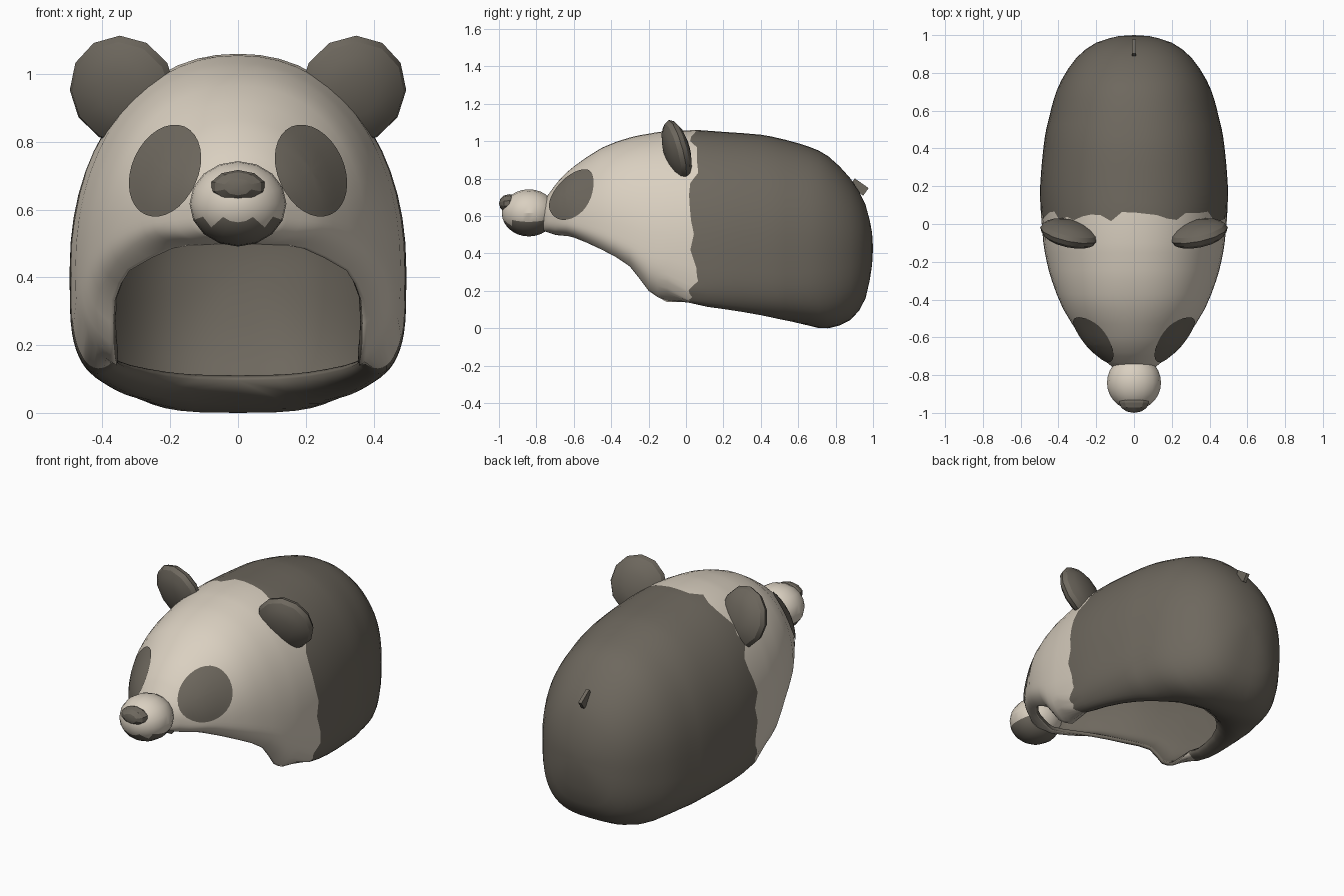
import bpy, bmesh, math, random
from mathutils import Vector, Matrix
from mathutils.bvhtree import BVHTree

if "Cube" in bpy.data.objects:
    bpy.data.objects.remove(bpy.data.objects["Cube"])

random.seed(4)


def material(name, rgb):
    m = bpy.data.materials.new(name)
    m.diffuse_color = (*rgb, 1)
    m.use_nodes = True
    m.node_tree.nodes["Principled BSDF"].inputs["Base Color"].default_value = m.diffuse_color
    return m


CREAM = material("cream_fur", (0.70, 0.63, 0.53))
DARK = material("dark_fur", (0.155, 0.138, 0.112))


def make_object(name, bm, mats, angle=40):
    me = bpy.data.meshes.new(name)
    bm.to_mesh(me)
    bm.free()
    for m in mats:
        me.materials.append(m)
    ob = bpy.data.objects.new(name, me)
    bpy.context.collection.objects.link(ob)
    bpy.ops.object.select_all(action='DESELECT')
    ob.select_set(True)
    bpy.context.view_layer.objects.active = ob
    bpy.ops.object.shade_smooth_by_angle(angle=math.radians(angle))
    return ob


def ellipsoid(name, centre, radii, rot, segs, rings, mats, rule=None, angle=40):
    bm = bmesh.new()
    bmesh.ops.create_uvsphere(bm, u_segments=segs, v_segments=rings, radius=1)
    bm.transform(Matrix.Translation(centre) @ rot @ Matrix.Diagonal((*radii, 1)))
    if rule:
        for f in bm.faces:
            f.material_index = int(rule(f.calc_center_median()))
    return make_object(name, bm, mats, angle)


# Hood sections: y, half width, top, bottom, widest height, end angle of the lower arc
# (behind y = 0 the arc ends at the oval opening instead)
KEYS = [
    (-0.76, 0.11, 0.68, 0.52, 0.60, 90), (-0.70, 0.185, 0.765, 0.50, 0.59, 90),
    (-0.66, 0.23, 0.81, 0.495, 0.58, 75), (-0.60, 0.28, 0.865, 0.485, 0.57, 55),
    (-0.45, 0.375, 0.965, 0.42, 0.53, 38), (-0.30, 0.435, 1.02, 0.33, 0.47, 40),
    (-0.20, 0.462, 1.04, 0.20, 0.43, 45), (-0.10, 0.48, 1.055, 0.14, 0.42, 50),
    (0.04, 0.492, 1.06, 0.055, 0.42, 0), (0.20, 0.497, 1.05, 0.04, 0.42, 0),
    (0.40, 0.48, 1.035, 0.032, 0.42, 0), (0.50, 0.465, 1.015, 0.025, 0.42, 0),
    (0.56, 0.45, 1.0, 0.02, 0.42, 0), (0.66, 0.425, 0.97, 0.008, 0.42, 0),
    (0.76, 0.385, 0.92, 0.0, 0.42, 0), (0.88, 0.305, 0.80, 0.045, 0.42, 0),
    (0.96, 0.20, 0.66, 0.16, 0.42, 0), (0.995, 0.08, 0.51, 0.34, 0.43, 0),
]
LOW, UP = 14, 14             # steps in the lower and upper arcs
HOLE_X, HOLE_Y = 0.36, 0.56  # half axes of the oval opening underneath


def refined(keys):
    """Catmull-Rom midpoints between the key sections."""
    out = []
    for i in range(len(keys) - 1):
        a, b = keys[max(i - 1, 0)], keys[i]
        c, d = keys[i + 1], keys[min(i + 2, len(keys) - 1)]
        out.append(b)
        if b[0] < 0 < c[0]:
            continue
        mid = [(9 * (q + r) - p - s) / 16 for p, q, r, s in zip(a, b, c, d)]
        mid[5] = (b[5] + c[5]) / 2
        out.append(tuple(mid))
    return out + [keys[-1]]


def half_section(y, w, top, bot, zc, end):
    """Points (x, z) from the bottom up to the crown."""
    back = y > 0
    n = (4 - max(0, y - 0.5) * 2.5) if back else 3
    e = 2 / n
    if back:
        edge = HOLE_X * math.sqrt(max(0, 1 - (y / HOLE_Y) ** 2))
        end = math.acos((edge / w) ** (1 / e))
        h = zc - bot
    else:
        end = math.radians(end)
        h = (zc - bot) / math.sin(end) ** e
    pts = []
    for i in range(LOW):
        t = end * (1 - i / LOW)
        x = w * math.cos(t) ** e if t < 1.57 else 0
        z = zc - h * math.sin(t) ** e
        if back:  # rolled lip around the opening
            q = math.hypot(x / HOLE_X, y / HOLE_Y)
            z += 0.075 * min(max((1.3 - q) / 0.3, 0), 1) ** 2
        pts.append((x, z))
    e = 2 / (2.0 if y < -0.5 else 2.15)
    for i in range(UP + 1):
        t = math.pi / 2 * i / UP
        pts.append((w * math.cos(t) ** e if i < UP else 0, zc + (top - zc) * math.sin(t) ** e))
    return pts


# Hollow hood, open below: cream face in front, dark back behind a ragged fur line
bm = bmesh.new()
rows = []
for y, *shape in refined(KEYS):
    half = half_section(y, *shape)
    ring = half + [(-x, z) for x, z in reversed(half[:-1])]
    row = []
    for k, (x, z) in enumerate(ring):
        jag = random.uniform(-0.03, 0.03) if y == 0.04 and 4 < k < len(ring) - 5 else 0
        row.append(bm.verts.new((x, y + jag, z)))
    rows.append((y, row))
for (y, a), (_, b) in zip(rows, rows[1:]):
    for k in range(len(a) - 1):
        f = bm.faces.new((a[k], b[k], b[k + 1], a[k + 1]))
        f.material_index = 1 if y >= 0.04 else 0
for (_, row), y, z, mat in ((rows[0], -0.78, 0.60, 0), (rows[-1], 1.0, 0.43, 1)):
    tip = bm.verts.new((0, y, z))
    for a, b in zip(row, row[1:]):
        bm.faces.new((a, b, tip)).material_index = mat
bmesh.ops.remove_doubles(bm, verts=bm.verts, dist=0.0005)
bmesh.ops.recalc_face_normals(bm, faces=bm.faces)
crown = max(bm.faces, key=lambda f: f.calc_center_median().z)
if crown.normal.z < 0:
    bmesh.ops.reverse_faces(bm, faces=bm.faces)
tree = BVHTree.FromBMesh(bm)
hood = make_object("hood", bm, [CREAM, DARK, DARK], 50)
lining = hood.modifiers.new("lining", 'SOLIDIFY')
lining.thickness = 0.02
lining.offset = -1
lining.material_offset = 1
lining.material_offset_rim = 1

FACE_ON = Matrix.Rotation(math.pi / 2, 4, 'X')
for side, label in ((1, "right"), (-1, "left")):
    # Eye patches: slanted ovals laid on the face
    bm = bmesh.new()
    rings, n, tilt = 6, 32, math.radians(24)

    def on_face(r, t):
        u, v = 0.097 * r * math.cos(t), 0.14 * r * math.sin(t)
        x = 0.212 + u * math.cos(tilt) - v * math.sin(tilt)
        z = 0.713 + u * math.sin(tilt) + v * math.cos(tilt)
        hit, normal, _, _ = tree.ray_cast(Vector((x * side, -2, z)), Vector((0, 1, 0)))
        return bm.verts.new(hit + normal * 0.006)

    centre = on_face(0, 0)
    loops = [[on_face(i / rings, math.tau * k / n) for k in range(n)] for i in range(1, rings + 1)]
    for k in range(n):
        j = (k + 1) % n
        bm.faces.new((centre, loops[0][k], loops[0][j]))
        for a, b in zip(loops, loops[1:]):
            bm.faces.new((a[k], b[k], b[j], a[j]))
    bmesh.ops.recalc_face_normals(bm, faces=bm.faces)
    bm.faces.ensure_lookup_table()
    if bm.faces[0].normal.y > 0:
        bmesh.ops.reverse_faces(bm, faces=bm.faces)
    make_object("eye_patch_" + label, bm, [DARK])

    # Ears: flattened low-poly discs leaning forward
    rot = Matrix.Rotation(math.radians(12 * side), 4, 'Z') @ Matrix.Rotation(math.radians(15), 4, 'X')
    ellipsoid("ear_" + label, (0.34 * side, -0.05, 0.953), (0.16, 0.166, 0.065),
              rot @ FACE_ON, 12, 8, [DARK], angle=30)

# Muzzle with a dark mouth below
ellipsoid("muzzle", (0, -0.84, 0.617), (0.143, 0.126, 0.145), FACE_ON, 16, 14,
          [CREAM, DARK], lambda c: c.z < 0.568 and c.y < -0.76, angle=25)

# Nose: dark low-poly cap
ellipsoid("nose", (0, -0.945, 0.667), (0.082, 0.05, 0.055), FACE_ON, 10, 6, [DARK], angle=25)

# Tail: small thin tab on the back
bm = bmesh.new()
bmesh.ops.create_cube(bm, size=1)
bm.transform(Matrix.Translation((0, 0.925, 0.755)) @ Matrix.Rotation(math.radians(-35), 4, 'X')
             @ Matrix.Diagonal((0.02, 0.09, 0.05, 1)))
make_object("tail", bm, [DARK])
